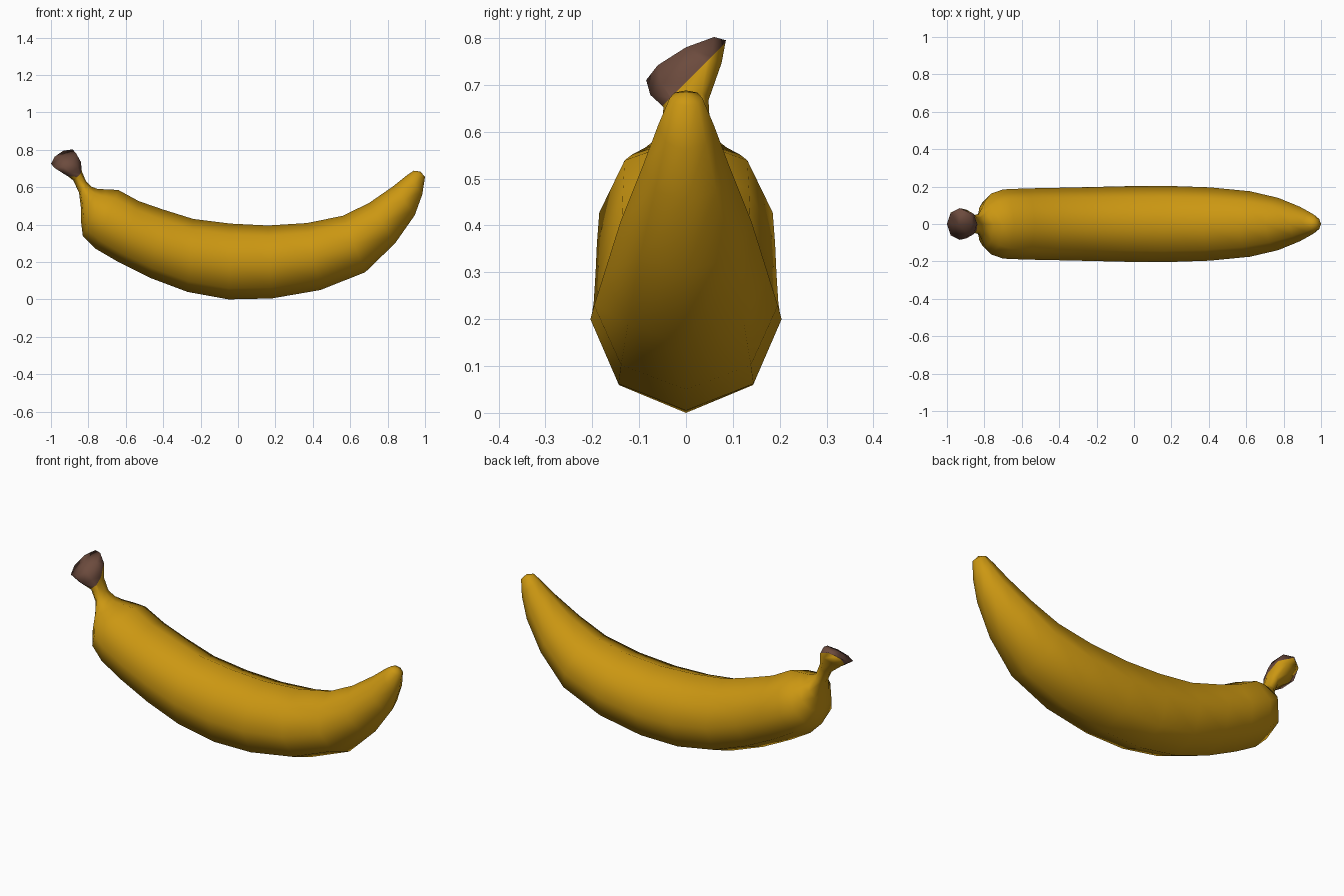
import bpy, bmesh, math
from mathutils import Vector

if "Cube" in bpy.data.objects:
    bpy.data.objects.remove(bpy.data.objects["Cube"])

def material(name, rgb):
    m = bpy.data.materials.new(name)
    m.diffuse_color = (*rgb, 1)
    m.use_nodes = True
    m.node_tree.nodes["Principled BSDF"].inputs["Base Color"].default_value = m.diffuse_color
    return m

yellow = material("ripe yellow", (0.60, 0.31, 0.006))
brown = material("stem brown", (0.15, 0.07, 0.047))

# Stations from stem to tip: outer x, outer z, inner x, inner z, half width, sideways shear
STATIONS = [
    (-1.00, 0.725, -0.865, 0.780, 0.085, 0.50),
    (-0.95, 0.690, -0.840, 0.735, 0.076, 0.45),
    (-0.88, 0.635, -0.835, 0.685, 0.048, 0.15),
    (-0.85, 0.570, -0.812, 0.630, 0.052, 0),
    (-0.84, 0.490, -0.785, 0.603, 0.085, 0),
    (-0.84, 0.420, -0.750, 0.590, 0.125, 0),
    (-0.83, 0.340, -0.700, 0.588, 0.162, 0),
    (-0.76, 0.270, -0.640, 0.585, 0.185, 0),
    (-0.64, 0.200, -0.530, 0.525, 0.190, 0),
    (-0.47, 0.115, -0.400, 0.480, 0.193, 0),
    (-0.27, 0.040, -0.240, 0.430, 0.197, 0),
    (-0.05, 0.000, -0.040, 0.405, 0.202, 0),
    (0.18, 0.005, 0.160, 0.395, 0.204, 0),
    (0.44, 0.050, 0.370, 0.408, 0.196, 0),
    (0.68, 0.145, 0.560, 0.447, 0.175, 0),
    (0.84, 0.300, 0.700, 0.515, 0.140, 0),
    (0.945, 0.450, 0.830, 0.605, 0.092, 0),
    (0.985, 0.560, 0.905, 0.665, 0.060, 0),
    (1.00, 0.655, 0.940, 0.688, 0.035, 0),
]
SIDES = 8

# Fruit and stem: one loft of octagonal rings
bm = bmesh.new()
rings, centres = [], []
for ox, oz, ix, iz, w, shear in STATIONS:
    outer, inner = Vector((ox, 0, oz)), Vector((ix, 0, iz))
    c, half = (outer + inner) / 2, (outer - inner) / 2
    ring = []
    for k in range(SIDES):
        a = 2 * math.pi * k / SIDES
        y = math.sin(a) * w
        ring.append(bm.verts.new(c + half * math.cos(a) + Vector((0, y, shear * y))))
    rings.append(ring)
    centres.append(c)
for r0, r1 in zip(rings, rings[1:]):
    for k in range(SIDES):
        n = (k + 1) % SIDES
        bm.faces.new((r0[k], r0[n], r1[n], r1[k]))

# Slightly domed end caps
for ring, c, push in ((rings[0], centres[0], (-0.005, -0.005, 0.01)),
                      (rings[-1], centres[-1], (0.005, 0, 0.012))):
    tip = bm.verts.new(c + Vector(push))
    for k in range(SIDES):
        bm.faces.new((ring[k], ring[(k + 1) % SIDES], tip))
bmesh.ops.recalc_face_normals(bm, faces=bm.faces)

# Brown cut end: slanted split across the stem knob
origin, normal = Vector((-0.9, 0, 0.705)), Vector((0, -1, 1)).normalized()
stem = [f for f in bm.faces if f.calc_center_median().x < -0.8]
geom = set(stem) | {e for f in stem for e in f.edges} | {v for f in stem for v in f.verts}
bmesh.ops.bisect_plane(bm, geom=list(geom), plane_co=origin, plane_no=normal, dist=0.0005)
for f in bm.faces:
    f.smooth = True
    p = f.calc_center_median()
    f.material_index = int(p.x < -0.8 and p.z > 0.62 and (p - origin).dot(normal) > 0)

mesh = bpy.data.meshes.new("banana")
bm.to_mesh(mesh)
bm.free()
mesh.materials.append(yellow)
mesh.materials.append(brown)
banana = bpy.data.objects.new("banana", mesh)
bpy.context.collection.objects.link(banana)
